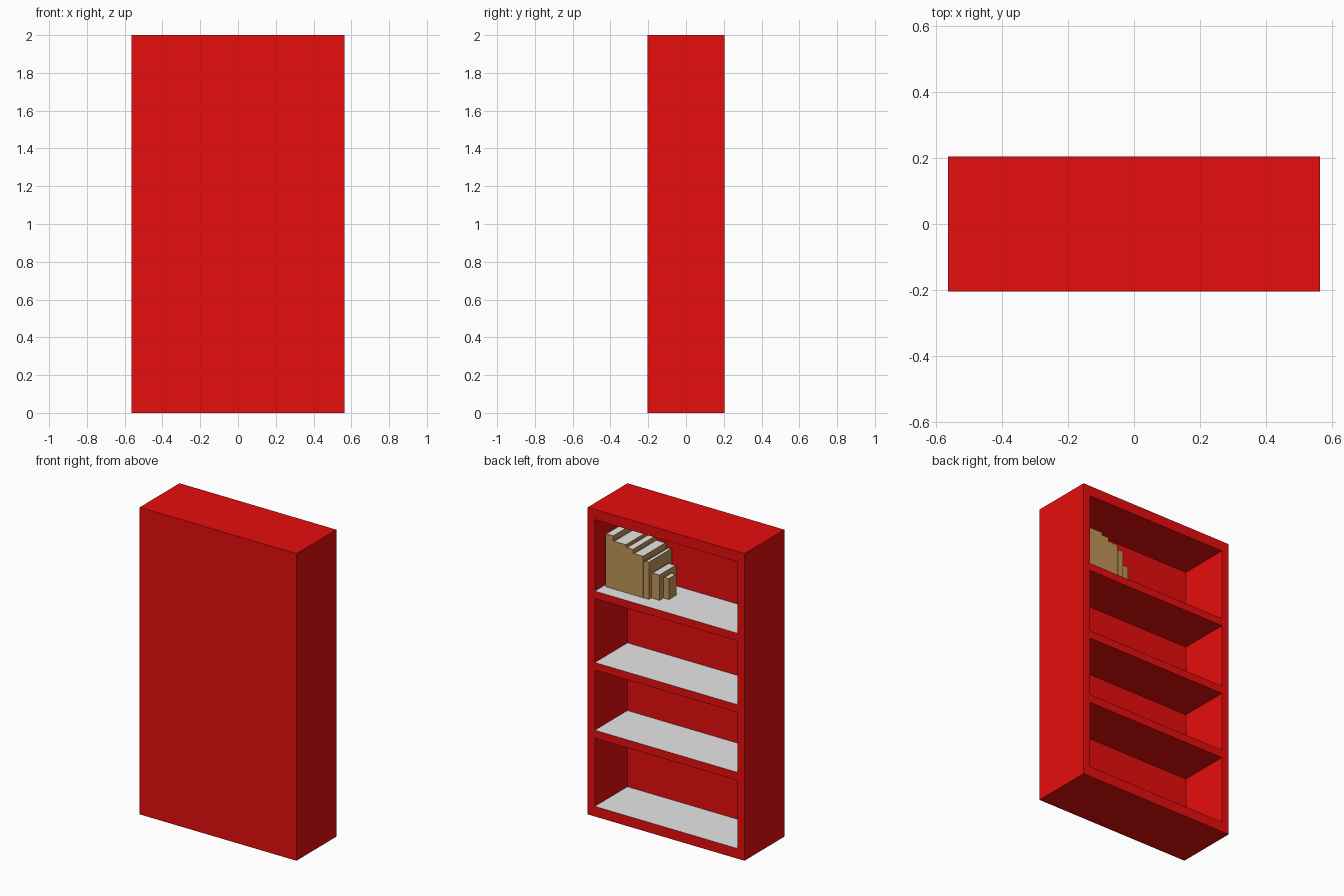
import bpy
import bmesh

if "Cube" in bpy.data.objects:
    bpy.data.objects.remove(bpy.data.objects["Cube"], do_unlink=True)


def material(name, rgb):
    m = bpy.data.materials.new(name)
    m.use_nodes = True
    colour = (*rgb, 1)
    m.diffuse_color = colour
    m.node_tree.nodes["Principled BSDF"].inputs["Base Color"].default_value = colour
    return m


RED = material("red paint", (0.8, 0.004, 0.004))
WHITE = material("white", (0.8, 0.8, 0.8))
BROWN = material("brown cover", (0.53, 0.3, 0.1))


def finish(name, bm, materials):
    bmesh.ops.recalc_face_normals(bm, faces=bm.faces)
    mesh = bpy.data.meshes.new(name)
    bm.to_mesh(mesh)
    bm.free()
    for m in materials:
        mesh.materials.append(m)
    ob = bpy.data.objects.new(name, mesh)
    bpy.context.collection.objects.link(ob)
    return ob


def prism(name, outline, z0, z1, mat):
    """Extrude a flat outline upward."""
    bm = bmesh.new()
    face = bm.faces.new([bm.verts.new((x, y, z0)) for x, y in outline])
    top = bmesh.ops.extrude_face_region(bm, geom=[face])["geom"]
    verts = [v for v in top if isinstance(v, bmesh.types.BMVert)]
    bmesh.ops.translate(bm, verts=verts, vec=(0, 0, z1 - z0))
    return finish(name, bm, [mat])


# Case: open face laid out as a grid, compartments pushed in from it
W, D = 0.565, 0.205
INNER, DEPTH = 0.513, 0.335
SHELF_Z = 1.468
columns = [-W, -INNER, INNER, W]
rows = [0, 0.066, 0.51, 0.562, 0.953, 1.003, 1.419, SHELF_Z, 1.934, 2]

bm = bmesh.new()
grid = [[bm.verts.new((x, D, z)) for x in columns] for z in rows]
cells = []
for r in range(len(rows) - 1):
    for c in range(len(columns) - 1):
        f = bm.faces.new((grid[r][c], grid[r][c + 1], grid[r + 1][c + 1], grid[r + 1][c]))
        if c == 1 and r % 2 == 1:
            cells.append(f)

# Outer walls and closed panel
rim = [e for e in bm.edges if e.is_boundary]
walls = bmesh.ops.extrude_edge_only(bm, edges=rim)["geom"]
bmesh.ops.translate(bm, verts=[g for g in walls if isinstance(g, bmesh.types.BMVert)],
                    vec=(0, -2 * D, 0))
bmesh.ops.holes_fill(bm, edges=[e for e in bm.edges if e.is_boundary], sides=0)

# Compartments
pushed = bmesh.ops.extrude_discrete_faces(bm, faces=cells)["faces"]
for f in pushed:
    bmesh.ops.translate(bm, verts=f.verts, vec=(0, -DEPTH, 0))

# Shelf tops are white
bmesh.ops.recalc_face_normals(bm, faces=bm.faces)
bm.normal_update()
for f in bm.faces:
    if f.normal.z > 0.9 and f.calc_center_median().z < 1.9:
        f.material_index = 1
bmesh.ops.dissolve_limit(bm, angle_limit=0.01, verts=bm.verts, edges=bm.edges,
                         delimit={'MATERIAL'})
finish("bookcase", bm, [RED, WHITE])

# Books: start and end along the shelf, height, spine setback, depth
books = [
    (0.014, 0.071, 0.345, 0.087, 0.24),
    (0.071, 0.163, 0.312, 0.087, 0.24),
    (0.163, 0.214, 0.295, 0.087, 0.24),
    (0.214, 0.287, 0.270, 0.087, 0.24),
    (0.288, 0.297, 0.236, 0.087, 0.24),
    (0.298, 0.328, 0.242, 0.087, 0.24),
    (0.330, 0.387, 0.165, 0.112, 0.175),
    (0.388, 0.426, 0.137, 0.153, 0.08),
]
for i, (a0, a1, height, setback, depth) in enumerate(books, 1):
    left, right = INNER - a0, INNER - a1
    spine = D - setback
    tail = spine - depth
    t = min(0.005, (left - right) / 4)
    # Cover wraps three sides of the page block
    prism(f"book_cover_{i}",
          [(right, tail), (right, spine), (left, spine), (left, tail),
           (left - t, tail), (left - t, spine - t), (right + t, spine - t), (right + t, tail)],
          SHELF_Z, SHELF_Z + height, BROWN)
    prism(f"book_pages_{i}",
          [(right + t, tail + t), (left - t, tail + t), (left - t, spine - t), (right + t, spine - t)],
          SHELF_Z + 0.001, SHELF_Z + height - 0.003, WHITE)
